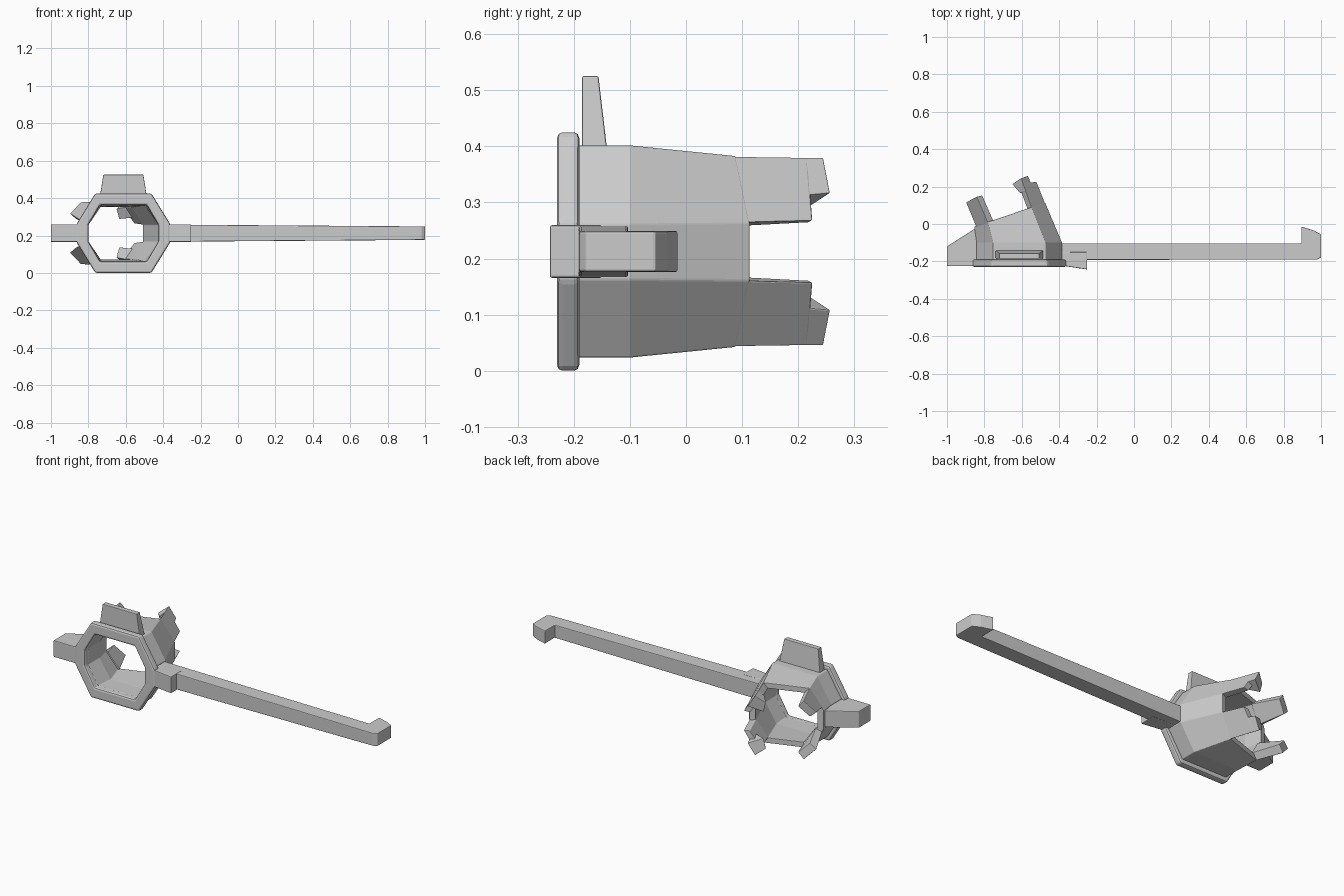
import bpy, bmesh, math
from mathutils import Vector

if "Cube" in bpy.data.objects:
    bpy.data.objects.remove(bpy.data.objects["Cube"])

ZC = 0.2125                      # height of the socket axis
TILT = math.radians(18.7)        # sideways lean of the socket mouth
RIM = Vector((-0.665, 0.05, ZC))
S = Vector((math.cos(TILT), math.sin(TILT), 0))    # across the mouth
A = Vector((-math.sin(TILT), math.cos(TILT), 0))   # out of the mouth
X, Y, Z = Vector((1, 0, 0)), Vector((0, 1, 0)), Vector((0, 0, 1))


def loft(name, rings, loop=False, bevel=0.0):
    """Skin a row of equal-length point rings; loop joins last to first."""
    bm = bmesh.new()
    vs = [[bm.verts.new(p) for p in r] for r in rings]
    n, m = len(rings[0]), len(rings)
    for i in range(m if loop else m - 1):
        a, b = vs[i], vs[(i + 1) % m]
        for k in range(n):
            bm.faces.new((a[k], a[(k + 1) % n], b[(k + 1) % n], b[k]))
    if not loop:
        bm.faces.new(vs[0])
        bm.faces.new(vs[-1])
    bmesh.ops.recalc_face_normals(bm, faces=bm.faces[:])
    me = bpy.data.meshes.new(name)
    bm.to_mesh(me)
    bm.free()
    ob = bpy.data.objects.new(name, me)
    bpy.context.collection.objects.link(ob)
    if bevel:
        mod = ob.modifiers.new("edge_round", 'BEVEL')
        mod.width, mod.segments = bevel, 2
        mod.limit_method, mod.angle_limit = 'ANGLE', math.radians(25)
    return ob


def octagon(c, axis, hx, hz, top, side):
    """Stretched octagon: half sizes hx, hz, flat half lengths top, side."""
    q = [(top, hz), (hx, side), (hx, -side), (top, -hz),
         (-top, -hz), (-hx, -side), (-hx, side), (-top, hz)]
    return [c + axis * a + Z * b for a, b in q]


def mid(y):
    return Vector((-0.613, y, ZC))


def plate(name, outline, half):
    """Extrude an xy outline up and down; half(x) is the half thickness."""
    return loft(name, [[(x, y, ZC + s * half(x)) for x, y in outline]
                       for s in (-1, 1)], bevel=0.004)


# front flange ring
hole = (0.187, 0.15, 0.125, 0.045)
outer = (0.25, 0.2125, 0.15, 0.05)
loft("front_flange", [octagon(mid(-0.23), X, *outer), octagon(mid(-0.19), X, *outer),
                      octagon(mid(-0.19), X, *hole), octagon(mid(-0.23), X, *hole)],
     True, 0.01)

# hollow socket: straight base, then leaning taper
loft("socket_body", [octagon(mid(-0.2), X, 0.228, 0.189, 0.14, 0.05),
                     octagon(mid(-0.1), X, 0.228, 0.189, 0.14, 0.05),
                     octagon(RIM, S, 0.2, 0.17, 0.123, 0.052),
                     octagon(RIM, S, 0.165, 0.14, 0.1, 0.045),
                     octagon(mid(-0.1), X, 0.186, 0.15, 0.115, 0.045),
                     octagon(mid(-0.2), X, *hole)], True, 0.003)


def prong(name, stations, z_sign):
    """Loft across-mouth quads; each station is (quad, lengths per corner)."""
    return loft(name, [[RIM + S * s + Z * (z * z_sign) + A * l
                        for (s, z), l in zip(quad, lens)]
                       for quad, lens in stations], bevel=0.003)


# paired prongs with stepped, toothed tips
for side, sg in (("upper", 1), ("lower", -1)):
    wide = [(0.123, 0.17), (0.2, 0.052), (0.165, 0.045), (0.1, 0.14)]
    mid_q = [(0.121, 0.168), (0.193, 0.055), (0.16, 0.052), (0.095, 0.138)]
    prong("right_prong_" + side, [(wide, [-0.01] * 4),
                                  (mid_q, [0.135, 0.12, 0.125, 0.14])], sg)
    tooth0 = [(0.121, 0.168), (0.166, 0.098), (0.135, 0.082), (0.09, 0.138)]
    tooth1 = [(0.121, 0.168), (0.16, 0.104), (0.08, 0.075), (0.066, 0.13)]
    prong("right_tooth_" + side, [(tooth0, [0.09] * 4),
                                  (tooth1, [0.165, 0.165, 0.145, 0.15])], sg)
    left0 = [(-0.123, 0.17), (-0.19, 0.067), (-0.155, 0.05), (-0.092, 0.14)]
    left1 = [(-0.135, 0.166), (-0.2, 0.105), (-0.165, 0.075), (-0.105, 0.13)]
    prong("left_prong_" + side, [(left0, [-0.012] * 4),
                                 (left1, [0.147, 0.137, 0.135, 0.145])], sg)

# thumb fin on top
loft("top_fin", [[(-0.613 - w, -0.185, z), (-0.613 + w, -0.185, z),
                  (-0.613 + w, yb, z), (-0.613 - w, yb, z)]
                 for w, yb, z in ((0.13, -0.139, 0.38), (0.107, -0.156, 0.525))],
     bevel=0.003)

# left wedge tab
plate("left_tab", [(-1, -0.225), (-1, -0.12), (-0.835, -0.015),
                   (-0.822, -0.03), (-0.822, -0.225)], lambda x: 0.047)

# lug under the arm root, and the long tapering arm with its hooked end
plate("arm_lug", [(-0.42, -0.225), (-0.37, -0.225), (-0.25, -0.243),
                  (-0.25, -0.15), (-0.42, -0.15)], lambda x: 0.047)
plate("hooked_arm", [(-0.41, -0.192), (0.98, -0.19), (1.0, -0.178), (1.0, -0.055),
                     (0.96, -0.034), (0.895, -0.014), (0.895, -0.103), (-0.41, -0.103)],
      lambda x: 0.046 - 0.01 * (x + 0.41) / 1.41)
